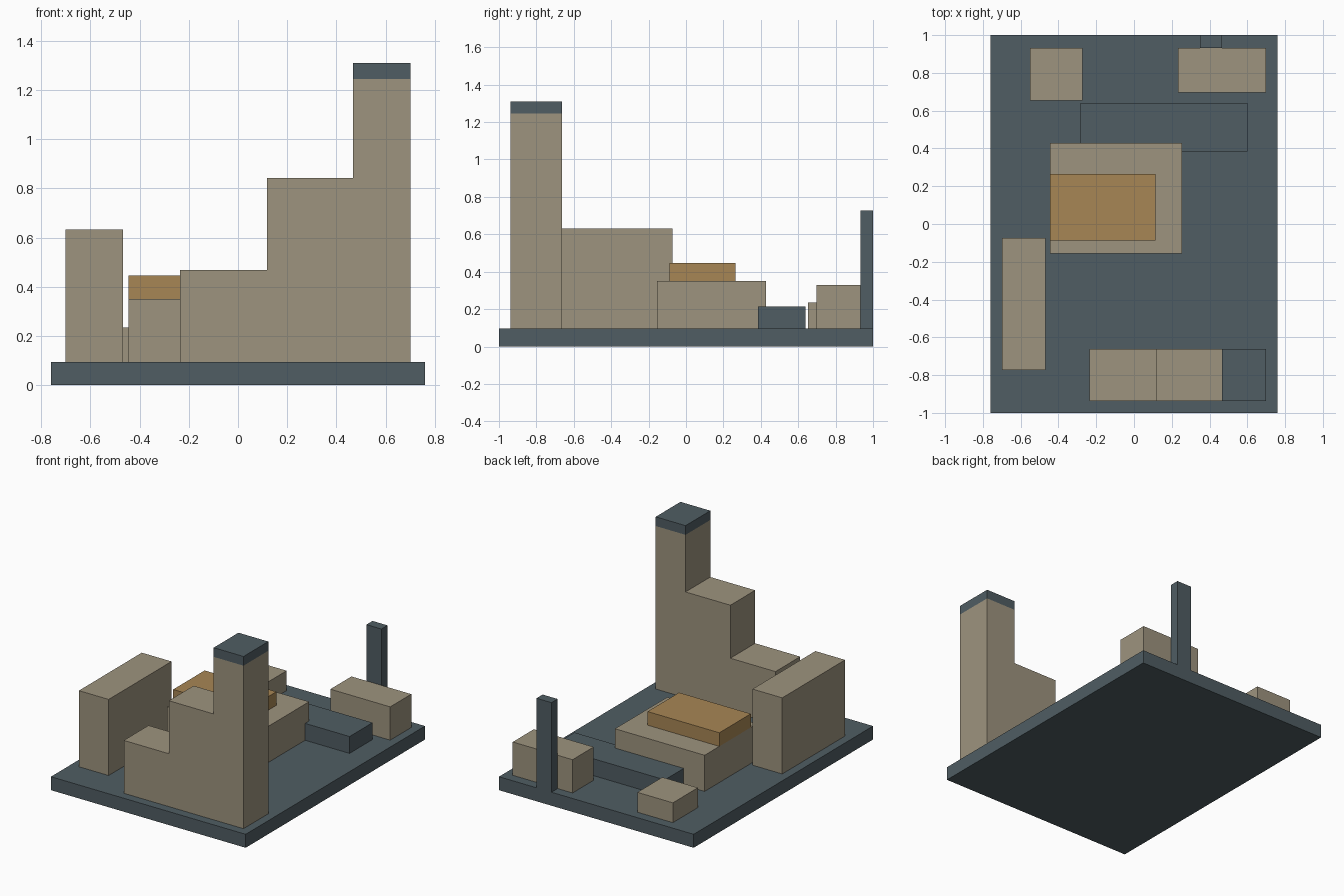
import bpy
import bmesh

cube = bpy.data.objects.get("Cube")
if cube:
    bpy.data.objects.remove(cube, do_unlink=True)


def material(name, rgb):
    mat = bpy.data.materials.new(name)
    mat.use_nodes = True
    color = (*rgb, 1.0)
    mat.diffuse_color = color
    bsdf = next(n for n in mat.node_tree.nodes if n.type == "BSDF_PRINCIPLED")
    bsdf.inputs["Base Color"].default_value = color
    bsdf.inputs["Roughness"].default_value = 0.9
    return mat


slate = material("slate", (0.08, 0.11, 0.125))
stone = material("stone", (0.34, 0.295, 0.21))
ochre = material("ochre", (0.39, 0.24, 0.09))


def extrude_profile(name, profile, y0, y1, mat):
    """Extrude an x-z outline from y0 to y1."""
    bm = bmesh.new()
    face = bm.faces.new([bm.verts.new((x, y0, z)) for x, z in profile])
    result = bmesh.ops.extrude_face_region(bm, geom=[face])
    verts = [v for v in result["geom"] if isinstance(v, bmesh.types.BMVert)]
    bmesh.ops.translate(bm, verts=verts, vec=(0, y1 - y0, 0))
    bmesh.ops.recalc_face_normals(bm, faces=bm.faces)
    mesh = bpy.data.meshes.new(name)
    bm.to_mesh(mesh)
    bm.free()
    mesh.materials.append(mat)
    obj = bpy.data.objects.new(name, mesh)
    bpy.context.collection.objects.link(obj)
    return obj


def block(name, x, y, z, mat):
    outline = [(x[0], z[0]), (x[1], z[0]), (x[1], z[1]), (x[0], z[1])]
    return extrude_profile(name, outline, *y, mat)


GROUND = 0.095
HALL_TOP = 0.35
TOWER_TOP = 1.245

# Ground slab
block("base_slab", (-0.76, 0.76), (-1, 1), (0, GROUND), slate)

# Stepped tower with its dark cap
steps = [(-0.235, GROUND), (0.70, GROUND), (0.70, TOWER_TOP), (0.467, TOWER_TOP),
         (0.467, 0.842), (0.117, 0.842), (0.117, 0.468), (-0.235, 0.468)]
extrude_profile("stepped_tower", steps, -0.938, -0.662, stone)
block("tower_cap", (0.467, 0.70), (-0.938, -0.662), (TOWER_TOP, 1.31), slate)

# Central hall and its raised roof
block("central_hall", (-0.445, 0.255), (-0.155, 0.428), (GROUND, HALL_TOP), stone)
block("hall_roof", (-0.445, 0.115), (-0.087, 0.264), (HALL_TOP, 0.446), ochre)

# Surrounding buildings
block("side_building", (-0.70, -0.468), (-0.774, -0.073), (GROUND, 0.632), stone)
block("low_annex", (-0.282, 0.602), (0.384, 0.64), (GROUND, 0.214), slate)
block("small_rear_building", (-0.55, -0.273), (0.653, 0.932), (GROUND, 0.235), stone)
block("wide_rear_building", (0.233, 0.70), (0.697, 0.932), (GROUND, 0.33), stone)

# Chimney at the back edge
block("chimney", (0.35, 0.467), (0.932, 1.0), (GROUND, 0.727), slate)
